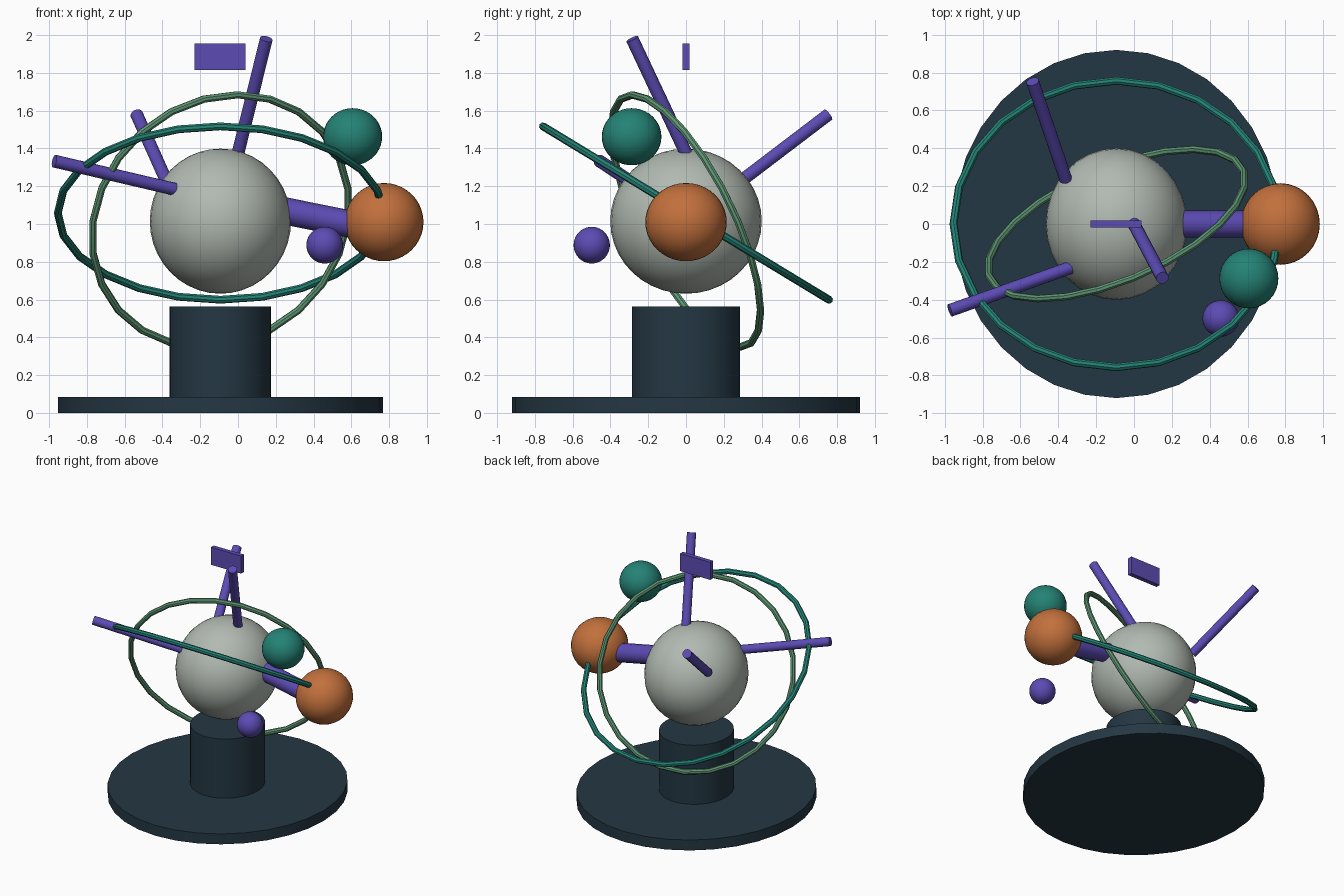
import bpy, bmesh, math
from mathutils import Vector

if "Cube" in bpy.data.objects:
    bpy.data.objects.remove(bpy.data.objects["Cube"])


def material(name, rgb):
    m = bpy.data.materials.new(name)
    m.diffuse_color = [((c / 255 + 0.055) / 1.055) ** 2.4 for c in rgb] + [1]
    m.use_nodes = True
    m.node_tree.nodes["Principled BSDF"].inputs["Base Color"].default_value = m.diffuse_color
    return m


SLATE = material("dark slate", (36, 55, 67))
GREY = material("pale grey", (178, 186, 178))
ORANGE = material("burnt orange", (194, 112, 60))
TEAL = material("teal", (36, 130, 117))
GREEN = material("sage green", (94, 150, 116))
PURPLE = material("violet", (92, 75, 180))


def finish(obj, name, mat):
    obj.name = name
    obj.data.materials.clear()
    obj.data.materials.append(mat)
    bpy.ops.object.select_all(action="DESELECT")
    obj.select_set(True)
    bpy.context.view_layer.objects.active = obj
    bpy.ops.object.shade_smooth_by_angle(angle=math.radians(35))
    return obj


def ball(name, center, radii, mat):
    bpy.ops.mesh.primitive_uv_sphere_add(segments=32, ring_count=20, radius=1, location=center)
    obj = bpy.context.object
    obj.scale = radii
    finish(obj, name, mat)


def drum(name, rx, ry, z0, z1, mat):
    bpy.ops.mesh.primitive_cylinder_add(vertices=32, radius=1, depth=1,
                                        location=(CX, 0, (z0 + z1) / 2))
    obj = bpy.context.object
    obj.scale = (rx, ry, z1 - z0)
    finish(obj, name, mat)


def rod(name, a, b, radius, mat):
    a, b = Vector(a), Vector(b)
    bpy.ops.mesh.primitive_cylinder_add(vertices=16, radius=radius, depth=(b - a).length,
                                        location=(a + b) / 2)
    obj = bpy.context.object
    obj.rotation_euler = (b - a).to_track_quat("Z", "Y").to_euler()
    finish(obj, name, mat)


def ring(name, center, u, v, start, tube, mat, segments=24, sides=8):
    """Elliptical hoop spanned by the half-axes u and v."""
    c, u, v = Vector(center), Vector(u), Vector(v)
    normal = u.cross(v).normalized()
    bm = bmesh.new()
    loops = []
    for i in range(segments):
        t = start + 2 * math.pi * i / segments
        p = u * math.cos(t) + v * math.sin(t)
        out = (v * math.cos(t) - u * math.sin(t)).cross(normal).normalized()
        loop = []
        for j in range(sides):
            a = 2 * math.pi * j / sides
            loop.append(bm.verts.new(c + p + tube * (out * math.cos(a) + normal * math.sin(a))))
        loops.append(loop)
    for i in range(segments):
        l0, l1 = loops[i], loops[(i + 1) % segments]
        for j in range(sides):
            k = (j + 1) % sides
            bm.faces.new((l0[j], l1[j], l1[k], l0[k]))
    bmesh.ops.recalc_face_normals(bm, faces=bm.faces)
    mesh = bpy.data.meshes.new(name)
    bm.to_mesh(mesh)
    bm.free()
    obj = bpy.data.objects.new(name, mesh)
    bpy.context.collection.objects.link(obj)
    finish(obj, name, mat)


CX = -0.093  # shared axis of the stand and core

# Stand
drum("base_disc", 0.861, 0.92, 0, 0.084, SLATE)
drum("pedestal", 0.269, 0.287, 0.084, 0.5625, SLATE)

# Core and satellites
ball("core_sphere", (CX, 0, 1.015), (0.374, 0.401, 0.384), GREY)
ball("orange_satellite", (0.773, 0, 1.01), (0.209, 0.2155, 0.207), ORANGE)
ball("teal_satellite", (0.607, -0.288, 1.462), (0.156, 0.158, 0.151), TEAL)
ball("violet_satellite", (0.459, -0.499, 0.888), (0.097, 0.096, 0.097), PURPLE)

# Orbit hoops
ring("teal_orbit", (CX, 0, 1.058), (0.861, 0, 0), (0, -0.757, 0.459), 0, 0.021, TEAL)
ring("green_orbit", (CX, 0, 1.016), (0.68, 0.234, 0.088), (0, -0.318, 0.662),
     math.radians(-7.6), 0.02, GREEN)

# Spokes standing on the core
rod("upper_spoke", (0, 0, 1.375), (0.15, -0.285, 1.98), 0.034, PURPLE)
rod("left_spoke", (-0.335, -0.23, 1.184), (-0.973, -0.457, 1.333), 0.034, PURPLE)
rod("back_spoke", (-0.36, 0.235, 1.185), (-0.536, 0.753, 1.579), 0.034, PURPLE)
rod("satellite_arm", (0.22, 0, 1.075), (0.7, 0, 0.978), 0.072, PURPLE)

# Floating plate above the core
bpy.ops.mesh.primitive_cube_add(size=1, location=(-0.095, 0, 1.885))
plate = bpy.context.object
plate.scale = (0.27, 0.036, 0.142)
finish(plate, "floating_plate", PURPLE)
